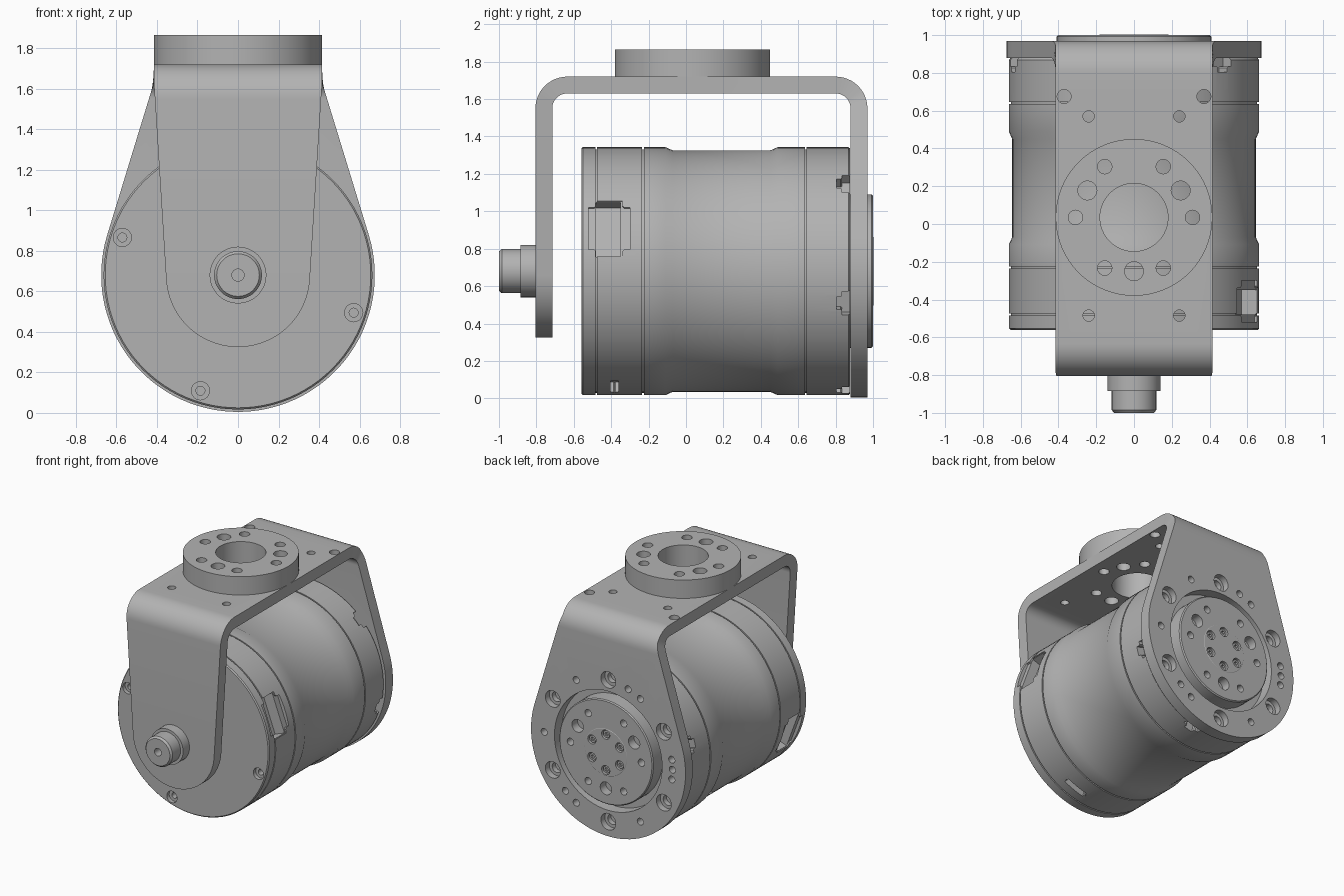
import bpy, bmesh
from math import sin, cos, acos, atan2, pi, radians, hypot
from mathutils import Matrix, Vector

cube = bpy.data.objects.get("Cube")
if cube:
    bpy.data.objects.remove(cube, do_unlink=True)

metal = bpy.data.materials.new("grey_metal")
metal.use_nodes = True
GREY = (0.45, 0.45, 0.45, 1)
metal.diffuse_color = GREY
metal.node_tree.nodes["Principled BSDF"].inputs["Base Color"].default_value = GREY

AXIS_Z = 0.68          # height of the motor axis
FLANGE_Y = 0.035       # centre of the top flange


def lathe(bm, profile, axis="Y", cx=0.0, c2=AXIS_Z, seg=24):
    """Closed solid of revolution; profile is (radius, position along axis)."""
    rings = []
    for r, t in profile:
        ring = []
        for i in range(seg):
            a = 2 * pi * i / seg
            u, v = cx + r * cos(a), c2 + r * sin(a)
            ring.append(bm.verts.new((u, t, v) if axis == "Y" else (u, v, t)))
        rings.append(ring)
    faces = [bm.faces.new(rings[0]), bm.faces.new(rings[-1])]
    for a, b in zip(rings, rings[1:]):
        for i in range(seg):
            j = (i + 1) % seg
            faces.append(bm.faces.new((a[i], a[j], b[j], b[i])))
    bmesh.ops.recalc_face_normals(bm, faces=faces)


def hole(bm, r, t0, t1, axis="Y", cx=0.0, c2=AXIS_Z):
    lathe(bm, [(r, t0), (r, t1)], axis, cx, c2)


def polar(radius, degrees, c2=AXIS_Z):
    a = radians(degrees)
    return radius * cos(a), c2 + radius * sin(a)


def radial_box(bm, degrees, y0, y1, r0, r1, width, bevel=0.0):
    """Box reaching outward from the motor axis, rounded on its radial edges."""
    place = (Matrix.Translation((0, 0, AXIS_Z)) @ Matrix.Rotation(-radians(degrees), 4, "Y")
             @ Matrix.Translation(((r0 + r1) / 2, (y0 + y1) / 2, 0)))
    size = Matrix.Diagonal((r1 - r0, y1 - y0, width, 1))
    verts = bmesh.ops.create_cube(bm, size=1, matrix=place @ size)["verts"]
    if bevel:
        out = Vector((cos(radians(degrees)), 0, sin(radians(degrees))))
        edges = {e for v in verts for e in v.link_edges
                 if abs((e.verts[0].co - e.verts[1].co).normalized().dot(out)) > 0.99}
        bmesh.ops.bevel(bm, geom=list(edges), offset=bevel, segments=5, affect="EDGES")


def make(name, bm, cutter=None):
    def to_object(label, mesh_bm):
        me = bpy.data.meshes.new(label)
        mesh_bm.to_mesh(me)
        mesh_bm.free()
        me.materials.append(metal)
        ob = bpy.data.objects.new(label, me)
        bpy.context.collection.objects.link(ob)
        return ob

    ob = to_object(name, bm)
    bpy.ops.object.select_all(action="DESELECT")
    bpy.context.view_layer.objects.active = ob
    ob.select_set(True)
    if cutter:
        tool = to_object(name + "_cutter", cutter)
        tool.hide_render = True
        mod = ob.modifiers.new("cut", "BOOLEAN")
        mod.operation, mod.solver, mod.object = "DIFFERENCE", "EXACT", tool
        mod.use_self = True
        bpy.ops.object.modifier_apply(modifier=mod.name)
        bpy.data.objects.remove(tool, do_unlink=True)
    bpy.ops.object.shade_smooth_by_angle(angle=radians(25))
    return ob


# Bracket: a strap lofted along a U, its arms tapering onto round ends
STRAP_W, TAPER_Z, BEND_Z = 0.415, 1.63, 1.55
R_OUT, R_IN = 0.17, 0.08


def arm(y_bend, side, radius):
    """Stations from the round tip up through the bend."""
    rise = TAPER_Z - AXIS_Z
    tangent = atan2(rise, STRAP_W) - acos(radius / hypot(rise, STRAP_W))
    tx, tz = radius * cos(tangent), AXIS_Z + radius * sin(tangent)

    def width(z):
        k = min(1, (z - tz) / (TAPER_Z - tz))
        return tx + (STRAP_W - tx) * k

    rows = []
    steps = 28
    for i in range(steps + 1):
        a = -1.54 + (tangent + 1.54) * i / steps
        z, w = AXIS_Z + radius * sin(a), radius * cos(a)
        rows.append((y_bend + side * R_OUT, z, w, y_bend + side * R_IN, z, w))
    for i in range(13):
        a = pi / 2 * i / 12
        zo, zi = BEND_Z + R_OUT * sin(a), BEND_Z + R_IN * sin(a)
        rows.append((y_bend + side * R_OUT * cos(a), zo, width(zo),
                     y_bend + side * R_IN * cos(a), zi, width(zi)))
    return rows


bm = bmesh.new()
stations = arm(0.80, 1, 0.675) + arm(-0.635, -1, 0.355)[::-1]
rings = [[bm.verts.new(p) for p in ((-wo, yo, zo), (wo, yo, zo), (wi, yi, zi), (-wi, yi, zi))]
         for yo, zo, wo, yi, zi, wi in stations]
for a, b in zip(rings, rings[1:]):
    for i in range(4):
        j = (i + 1) % 4
        bm.faces.new((a[i], a[j], b[j], b[i]))
bm.faces.new(rings[0])
bm.faces.new(rings[-1])
bmesh.ops.recalc_face_normals(bm, faces=bm.faces)

cut = bmesh.new()
lathe(cut, [(0.47, 0.8), (0.47, 1.1)], seg=64)
for k in range(6):
    x, z = polar(0.56, 30 + 60 * k)
    lathe(cut, [(0.04, 0.8), (0.04, 0.92), (0.065, 0.92), (0.065, 1.1)], cx=x, c2=z)
for deg in (0, 60, 120, 180, 240, 300, 108, 172, 188, 312):
    x, z = polar(0.56, deg)
    hole(cut, 0.027, 0.8, 1.1, cx=x, c2=z)
for s in (-1, 1):
    for x, y, r in ((0.37, 0.675, 0.037), (0.24, 0.57, 0.03), (0.24, -0.485, 0.03)):
        hole(cut, r, 1.5, 1.9, "Z", s * x, y)


def flange_holes(tool, axis, centre, t0, t1):
    """Three large and six small holes on one bolt circle."""
    for k in range(3):
        x, v = polar(0.285, 30 + 120 * k, centre)
        hole(tool, 0.05, t0, t1, axis, x, v)
    for k in range(6):
        x, v = polar(0.31, 60 * k, centre)
        hole(tool, 0.038 if axis == "Z" else 0.028, t0, t1, axis, x, v)


flange_holes(cut, "Z", FLANGE_Y, 1.5, 1.95)
lathe(cut, [(0.18, 1.5), (0.18, 1.95)], "Z", 0, FLANGE_Y, 48)
make("bracket", bm, cut)

# Mounting flange on top of the bracket
bm, cut = bmesh.new(), bmesh.new()
lathe(bm, [(0.415, 1.72), (0.415, 1.865)], "Z", 0, FLANGE_Y, 96)
flange_holes(cut, "Z", FLANGE_Y, 1.6, 1.95)
lathe(cut, [(0.18, 1.6), (0.18, 1.95)], "Z", 0, FLANGE_Y, 48)
make("top_flange", bm, cut)

# Motor housing with seam grooves and a slimmer middle
R = 0.663
profile = [(R - 0.008, -0.56), (R, -0.552)]
for y in (-0.48, -0.23):
    profile += [(R, y - 0.005), (R - 0.012, y - 0.005), (R - 0.012, y + 0.005), (R, y + 0.005)]
profile += [(R, -0.11), (0.645, -0.07), (0.645, 0.45), (R, 0.49)]
profile += [(R, 0.635), (R - 0.012, 0.635), (R - 0.012, 0.645), (R, 0.645), (R, 0.868), (R - 0.008, 0.878)]
bm, cut = bmesh.new(), bmesh.new()
lathe(bm, profile, seg=96)
# Cable windows, drain slot and rear notches
for deg in (20.5, 200.5):
    radial_box(cut, deg, -0.52, -0.30, 0.637, 0.8, 0.32, 0.04)
    radial_box(cut, deg, -0.48, -0.35, 0.55, 0.75, 0.31)
radial_box(cut, 290, -0.405, -0.36, 0.6, 0.8, 0.22, 0.022)
for k in range(6):
    radial_box(cut, 45 + 60 * k, 0.805, 0.95, 0.6, 0.8, 0.13, 0.03)
# Cover screw pockets
for k in range(4):
    x, z = polar(0.6, 72 + 90 * k)
    lathe(cut, [(0.045, -0.7), (0.045, -0.53), (0.022, -0.53), (0.022, -0.48)], cx=x, c2=z)
make("motor_housing", bm, cut)

# Output disc at the rear
bm, cut = bmesh.new(), bmesh.new()
lathe(bm, [(0.41, 0.86), (0.41, 0.992), (0.402, 1.0)], seg=96)
flange_holes(cut, "Y", AXIS_Z, 0.93, 1.1)
for k in range(6):
    x, z = polar(0.14, 30 + 60 * k)
    hole(cut, 0.036, 0.97, 1.1, cx=x, c2=z)
make("output_disc", bm, cut)

bm = bmesh.new()
lathe(bm, [(0.185, 0.95), (0.185, 1.0), (0.182, 1.002)], seg=48)
cut = bmesh.new()
for k in range(6):
    x, z = polar(0.14, 30 + 60 * k)
    hole(cut, 0.036, 0.9, 1.1, cx=x, c2=z)
make("output_hub", bm, cut)

# Socket screws sunk in the hub
bm, cut = bmesh.new(), bmesh.new()
for k in range(6):
    x, z = polar(0.14, 30 + 60 * k)
    hole(bm, 0.028, 0.96, 0.992, cx=x, c2=z)
    lathe(cut, [(0.015, 0.975), (0.015, 1.1)], cx=x, c2=z, seg=6)
make("hub_screws", bm, cut)

# Front pivot pin
bm, cut = bmesh.new(), bmesh.new()
lathe(bm, [(0.14, -0.75), (0.14, -0.885), (0.118, -0.885), (0.118, -0.985), (0.105, -1.0)], seg=48)
hole(cut, 0.03, -1.1, -0.92)
make("pivot_pin", bm, cut)
